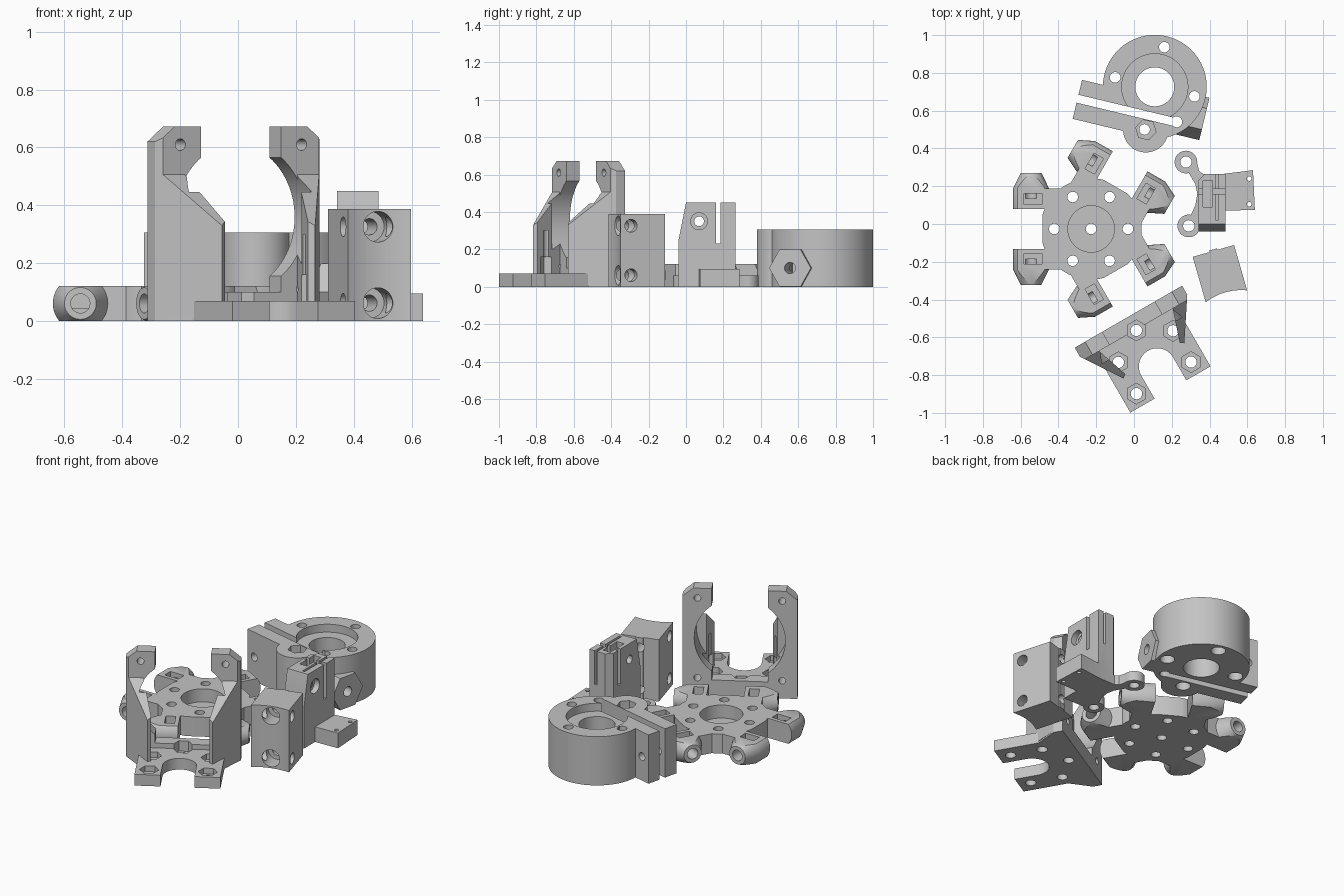
import bpy, bmesh
from math import sin, cos, pi, radians
from mathutils import Matrix

if "Cube" in bpy.data.objects:
    bpy.data.objects.remove(bpy.data.objects["Cube"], do_unlink=True)

grey = bpy.data.materials.new("plain_grey")
grey.use_nodes = True
grey.diffuse_color = (0.55, 0.55, 0.55, 1)
grey.node_tree.nodes["Principled BSDF"].inputs["Base Color"].default_value = (0.55, 0.55, 0.55, 1)


def finish(bm, name):
    bmesh.ops.recalc_face_normals(bm, faces=bm.faces)
    mesh = bpy.data.meshes.new(name)
    bm.to_mesh(mesh)
    bm.free()
    mesh.materials.append(grey)
    ob = bpy.data.objects.new(name, mesh)
    bpy.context.collection.objects.link(ob)
    return ob


def prism(pts, a, b, axis="z", name="helper"):
    """Extrude a 2D outline from a to b along an axis."""
    place = {"z": lambda p, t: (p[0], p[1], t),
             "y": lambda p, t: (p[0], t, p[1]),
             "x": lambda p, t: (t, p[0], p[1])}[axis]
    bm = bmesh.new()
    low = [bm.verts.new(place(p, a)) for p in pts]
    top = [bm.verts.new(place(p, b)) for p in pts]
    bm.faces.new(low)
    bm.faces.new(top)
    for i in range(len(pts)):
        j = (i + 1) % len(pts)
        bm.faces.new((low[i], low[j], top[j], top[i]))
    return finish(bm, name)


def disc(x, y, r, n=48, turn=0.0):
    return [(x + r * cos(turn + 2 * pi * i / n), y + r * sin(turn + 2 * pi * i / n)) for i in range(n)]


def rect(x0, x1, y0, y1):
    return [(x0, y0), (x1, y0), (x1, y1), (x0, y1)]


def combine(ob, tools, mode):
    for tool in tools:
        mod = ob.modifiers.new("cut", "BOOLEAN")
        mod.operation, mod.solver, mod.object = mode, "EXACT", tool
        bpy.context.view_layer.objects.active = ob
        bpy.ops.object.modifier_apply(modifier=mod.name)
        bpy.data.objects.remove(tool, do_unlink=True)
    return ob


def add(ob, *tools):
    return combine(ob, tools, "UNION")


def cut(ob, *tools):
    return combine(ob, tools, "DIFFERENCE")


def settle(ob, x, y, turn):
    """Place a finished part and smooth its round walls."""
    ob.location = (x, y, 0)
    ob.rotation_euler[2] = radians(turn)
    bpy.ops.object.select_all(action="DESELECT")
    ob.select_set(True)
    bpy.context.view_layer.objects.active = ob
    bpy.ops.object.shade_smooth_by_angle(angle=radians(30))


# Split clamp ring with two ears, a lobe and a hexagonal boss
H = 0.306
ring = prism(disc(0, 0, 0.275, 96), 0, H, name="clamp_ring")
add(ring,
    prism(rect(-0.383, -0.1, -0.266, -0.054), 0, H),
    prism(disc(0.007, -0.232, 0.12, 64), 0, H),
    prism(disc(-0.104, 0.1, 0.115, 6), 0.1, 0.295, "x"))
cut(ring,
    prism(disc(0, 0, 0.103, 64), -1, 1),
    prism(disc(0, 0, 0.175, 64), H - 0.05, 1),
    prism(rect(-1, 0.156, -0.178, -0.135), -1, 1),
    prism(disc(0.156, -0.153, 0.029, 32), -1, 1),
    prism(disc(-0.104, 0.1, 0.03, 32), 0.15, 1, "x"),
    prism(disc(-0.325, 0.15, 0.025, 32), -1, 0.1, "y"),
    prism(disc(0.007, -0.232, 0.055, 6), H - 0.06, 1))
for k in range(4):
    hx, hy = 0.216 * cos(k * pi / 2), 0.216 * sin(k * pi / 2)
    if k == 3:
        hy = -0.232
    cut(ring, prism(disc(hx, hy, 0.028, 32), -1, 1))
    cut(ring, prism(disc(hx, hy, 0.042, 32), -1, 0.08))
settle(ring, 0.11, 0.726, -13.5)

# Hub plate with three pairs of parallel arms
T = 0.122
hub = prism(disc(0, 0, 0.268, 72), -0.1, 0.3, name="arm_hub")
tools = []
for k in range(3):
    spin = Matrix.Rotation(pi / 3 + k * 2 * pi / 3, 4, "Z")
    for s in (-1, 1):
        arm = prism(rect(0.12, 0.32, *sorted((s * 0.107, s * 0.215))), -0.1, 0.3)
        # Barrel-shaped boss with a tapered outer end
        bm = bmesh.new()
        for r0, r1, y0, y1 in ((0.095, 0.095, 0.106, 0.215), (0.095, 0.055, 0.215, 0.296)):
            M = (Matrix.Translation((0.318, s * (y0 + y1) / 2, T / 2))
                 @ Matrix.Rotation(-s * pi / 2, 4, "X"))
            bmesh.ops.create_cone(bm, cap_ends=(y0 > 0.2), segments=48, radius1=r0, radius2=r1,
                                  depth=y1 - y0, matrix=M)
        bmesh.ops.remove_doubles(bm, verts=bm.verts, dist=0.0001)
        inner = [f for f in bm.faces if len(f.verts) > 4 and abs(f.calc_center_median().y) < 0.25]
        bmesh.ops.delete(bm, geom=inner, context="FACES_ONLY")
        bmesh.ops.holes_fill(bm, edges=[e for e in bm.edges if e.is_boundary], sides=0)
        boss = finish(bm, "helper")
        hole = prism(disc(0.318, T / 2, 0.033, 32), *sorted((s * 0.16, s * 0.4)), "y")
        slot = prism(rect(0.26, 0.355, *sorted((s * 0.13, s * 0.187))), 0.045, 0.5)
        for ob in (arm, boss, hole, slot):
            ob.data.transform(spin)
        add(hub, arm, boss)
        tools += [hole, slot]
    # Flat edge between the two arms of a pair
    flat = prism(rect(0.258, 0.5, -0.105, 0.105), -1, 1)
    flat.data.transform(spin)
    tools.append(flat)
    for a in (2 * k * pi / 3, (2 * k + 1) * pi / 3):
        tools.append(prism(disc(0.195 * cos(a), 0.195 * sin(a), 0.028, 32), -1, 1))
combine(hub, [prism(rect(-1, 1, -1, 1), 0, T)], "INTERSECT")
cut(hub, *tools)
cut(hub, prism(disc(0, 0, 0.123, 64), 0.04, 1), prism(disc(0, 0, 0.028, 32), -1, 1))
settle(hub, -0.227, -0.026, 0)

# Upright mount: slotted base, bored back wall and two side ribs
base = prism([(-0.245, 0), (0.245, 0), (0.245, 0.27), (0.328, 0.39), (0.328, 0.41),
              (-0.328, 0.41), (-0.328, 0.39), (-0.245, 0.27)], 0, 0.07, name="upright_mount")
right = [(0.328, 0), (0.328, 0.62), (0.265, 0.672), (0.16, 0.672), (0.16, 0.1)]
wall = prism(right + [(-u, z) for u, z in reversed(right)], 0.365, 0.445, "y")
for s in (-1, 1):
    # Bevel the front outer corner of the wall so the rib runs flush into it
    corner = [(0.328, 0.39), (0.186, 0.175), (0.4, 0.175), (0.4, 0.39)]
    cut(wall, prism([(s * u, v) for u, v in corner], -1, 1))
add(base, wall)
for s in (-1, 1):
    plan = [(0.325, 0.42), (0.328, 0.39), (0.186, 0.175), (0.166, 0.19), (0.23, 0.38), (0.23, 0.42)]
    rib = prism([(s * u, v) for u, v in plan], 0.01, 1)
    shape = prism([(0.43, 0.0), (0.43, 0.56), (0.38, 0.52), (0.175, 0.33), (0.1, 0.33), (0.1, 0.0)], -1, 1, "x")
    combine(rib, [shape], "INTERSECT")
    add(base, rib)
bore = [(u, max(z, 0.1)) for u, z in disc(0, 0.36, 0.26, 96)]
cut(base,
    prism(bore, 0.3, 1, "y"),
    prism(rect(-0.097, 0.097, -1, 0.14), -1, 0.5),
    prism(disc(0, 0.14, 0.097, 64), -1, 0.5))
for u, v in ((-0.167, 0.071), (0.167, 0.071), (-0.167, 0.262), (0.167, 0.262), (0, 0.361)):
    cut(base, prism(disc(u, v, 0.03, 32), -1, 0.3), prism(disc(u, v, 0.055, 6), 0.035, 0.16))
for s in (-1, 1):
    for z in (0.11, 0.61):
        cut(base, prism(disc(s * 0.242, z, 0.02, 32), 0.3, 1, "y"))
settle(base, 0.193, -0.876, 30)

# Slide carriage: tall slotted body, side tab and two-lobed foot
body = prism([(-0.04, 0), (-0.04, 0.25), (0, 0.45), (0.265, 0.45), (0.265, 0)],
             0.342, 0.485, "x", "slide_carriage")
foot = [(0.29, 0.27), (0.325, 0.21), (0.335, 0.16), (0.325, 0.1), (0.3, 0.045), (0.3, -0.068),
        (0.34, -0.04), (0.36, 0.02), (0.4, 0.03), (0.4, 0.24), (0.345, 0.28), (0.325, 0.36), (0.275, 0.388)]
add(body,
    prism(foot, 0, 0.06),
    prism(disc(0.275, 0.328, 0.06), 0, 0.06),
    prism(disc(0.29, -0.01, 0.06), 0, 0.06),
    prism([(0.47, 0.07), (0.64, 0.075), (0.63, 0.285), (0.47, 0.265)], 0, 0.095))
cut(body,
    prism(disc(0.275, 0.328, 0.03), -1, 1),
    prism(disc(0.29, -0.01, 0.03), -1, 1),
    prism(disc(0.61, 0.24, 0.012, 24), -1, 1),
    prism(disc(0.61, 0.105, 0.012, 24), -1, 1),
    prism(disc(0.07, 0.35, 0.045), 0.45, 1, "x"),
    prism(disc(0.07, 0.35, 0.026), 0.3, 1, "x"),
    prism(rect(0.16, 0.185, 0.23, 1), 0.3, 0.6, "x"),
    prism(rect(0.432, 0.448, 0.02, 0.3), 0.24, 1),
    prism(rect(0.365, 0.415, 0.09, 0.23), 0.12, 1),
    prism([(0.33, 0.22), (0.4, 0.29), (0.33, 0.29)], 0.061, 1))
settle(body, 0, 0, 0)

# Spacer block with a hollowed front and bolt holes both ways
block = prism(rect(-0.114, 0.114, -0.128, 0.122), 0, 0.388, name="spacer_block")
add(block, prism(rect(-0.022, 0.022, 0.1, 0.13), 0, 0.388))
cut(block, prism(disc(0, -0.416, 0.31, 128), -1, 1))
for z in (0.062, 0.326):
    cut(block,
        prism(disc(0, z, 0.053), -1, 0.0, "y"),
        prism(disc(0, z, 0.028), -1, 1, "y"),
        prism(disc(-0.068, z, 0.034), -1, 1, "x"))
settle(block, 0.454, -0.26, 16)
